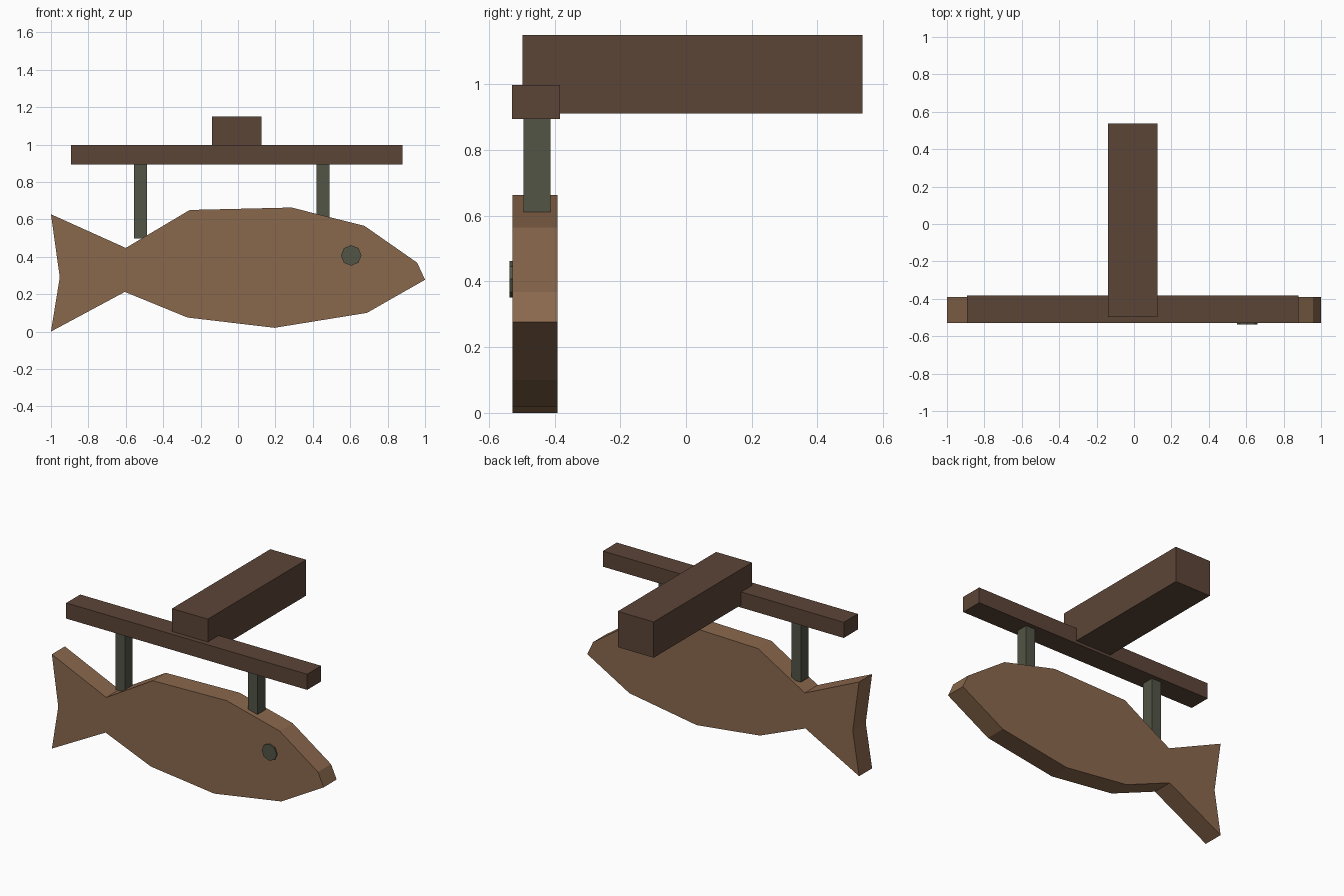
import bpy, bmesh, math
from mathutils import Matrix, Vector

cube = bpy.data.objects.get("Cube")
if cube:
    bpy.data.objects.remove(cube, do_unlink=True)


def make_material(name, rgb):
    mat = bpy.data.materials.new(name)
    mat.use_nodes = True
    mat.diffuse_color = (*rgb, 1)
    mat.node_tree.nodes["Principled BSDF"].inputs["Base Color"].default_value = (*rgb, 1)
    return mat


light_wood = make_material("light wood", (0.254, 0.138, 0.073))
dark_wood = make_material("dark wood", (0.107, 0.060, 0.039))
iron = make_material("grey green iron", (0.084, 0.089, 0.061))


def finish(name, bm, mat):
    bmesh.ops.recalc_face_normals(bm, faces=bm.faces)
    mesh = bpy.data.meshes.new(name)
    bm.to_mesh(mesh)
    bm.free()
    mesh.materials.append(mat)
    obj = bpy.data.objects.new(name, mesh)
    bpy.context.collection.objects.link(obj)
    return obj


def box(name, low, high, mat):
    low, high = Vector(low), Vector(high)
    bm = bmesh.new()
    bmesh.ops.create_cube(bm, size=1, matrix=Matrix.Translation((low + high) / 2)
                          @ Matrix.Diagonal((*(high - low), 1)))
    return finish(name, bm, mat)


def plate(name, outline, front, back, mat):
    """Extrude an (x, z) outline from front to back along y."""
    bm = bmesh.new()
    face = bm.faces.new([bm.verts.new((x, front, z)) for x, z in outline])
    grown = bmesh.ops.extrude_face_region(bm, geom=[face], use_keep_orig=True)
    moved = [g for g in grown["geom"] if isinstance(g, bmesh.types.BMVert)]
    bmesh.ops.translate(bm, verts=moved, vec=(0, back - front, 0))
    return finish(name, bm, mat)


# Wall post and the crossbar hung from it
box("post", (-0.138, -0.497, 0.912), (0.126, 0.537, 1.15), dark_wood)
box("crossbar", (-0.893, -0.53, 0.894), (0.88, -0.383, 0.998), dark_wood)

# Hangers
for name, x, bottom in (("right_hanger", -0.521, 0.498), ("left_hanger", 0.455, 0.605)):
    box(name, (x - 0.035, -0.495, bottom), (x + 0.035, -0.413, 0.9), iron)

# Fish board: tail, back, snout, belly
fish = [(-1, 0.627), (-0.6, 0.447), (-0.258, 0.65), (0.286, 0.663),
        (0.676, 0.565), (0.958, 0.368), (1, 0.277), (0.69, 0.1),
        (0.195, 0.02), (-0.27, 0.075), (-0.605, 0.212), (-1, 0), (-0.953, 0.29)]
plate("fish_board", fish, -0.528, -0.391, light_wood)

# Eye stud
eye = [(0.605 + 0.055 * math.cos(k * math.tau / 8),
        0.407 + 0.055 * math.sin(k * math.tau / 8)) for k in range(8)]
plate("eye", eye, -0.537, -0.52, iron)
